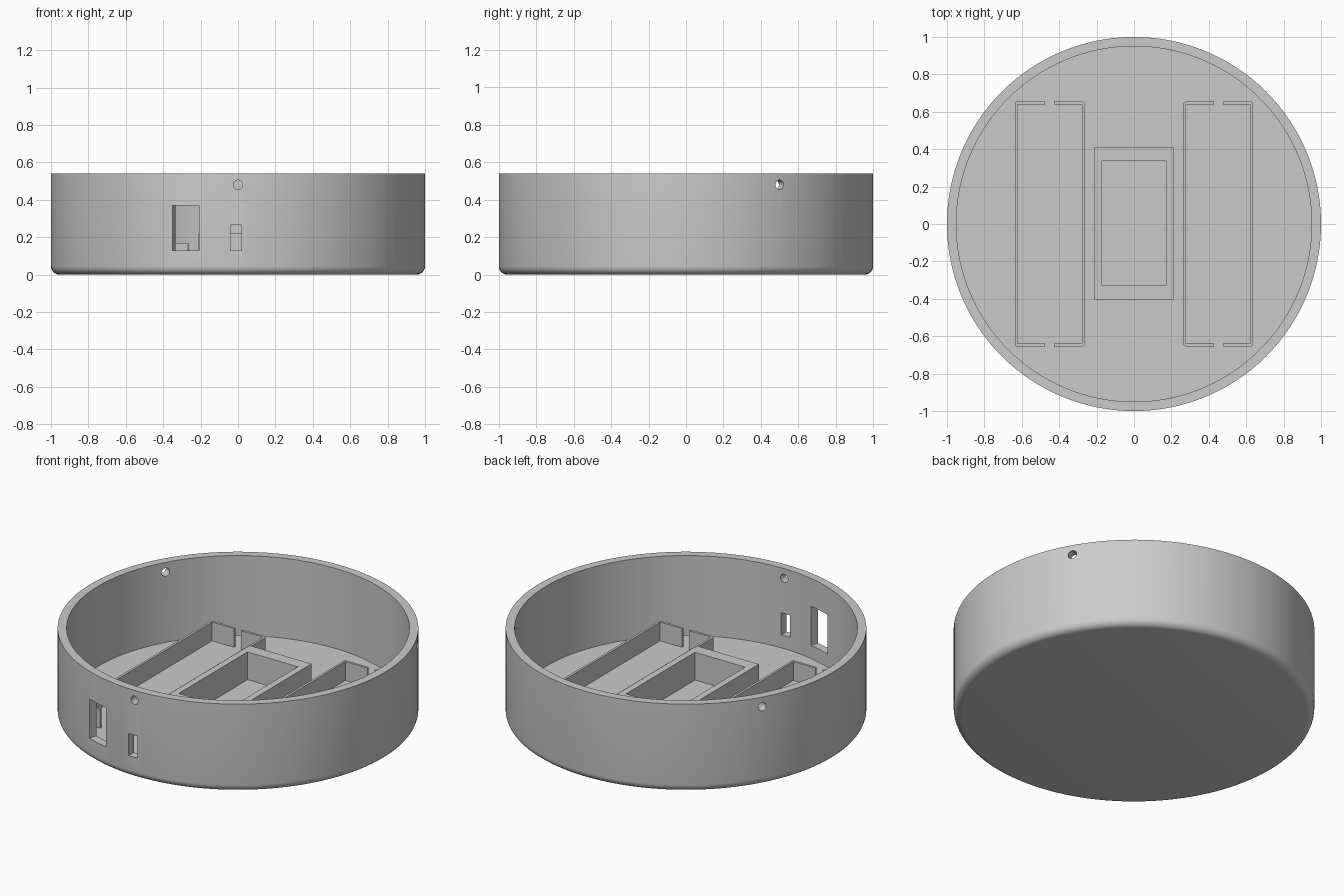
import bpy, bmesh, math
from mathutils import Matrix, Vector

cube = bpy.data.objects.get("Cube")
if cube:
    bpy.data.objects.remove(cube, do_unlink=True)

grey = bpy.data.materials.new("light_grey")
grey.use_nodes = True
grey.diffuse_color = (0.6, 0.6, 0.6, 1)
grey.node_tree.nodes["Principled BSDF"].inputs["Base Color"].default_value = (0.6, 0.6, 0.6, 1)

FLOOR = 0.05
WALL_IN = 0.95
HEIGHT = 0.54


def finish(name, bm):
    bmesh.ops.recalc_face_normals(bm, faces=bm.faces)
    mesh = bpy.data.meshes.new(name)
    bm.to_mesh(mesh)
    bm.free()
    mesh.materials.append(grey)
    obj = bpy.data.objects.new(name, mesh)
    bpy.context.collection.objects.link(obj)
    return obj


def activate(obj):
    bpy.ops.object.select_all(action='DESELECT')
    obj.select_set(True)
    bpy.context.view_layer.objects.active = obj


def block(name, size, centre, turn=0):
    bm = bmesh.new()
    bmesh.ops.create_cube(bm, size=1, matrix=Matrix.Translation(centre)
                          @ Matrix.Rotation(turn, 4, 'Z') @ Matrix.Diagonal((*size, 1)))
    return finish(name, bm)


def peg(name, radius, centre, turn):
    # Short cylinder lying along the radial direction
    bm = bmesh.new()
    bmesh.ops.create_cone(bm, cap_ends=True, segments=24, radius1=radius, radius2=radius, depth=0.3,
                          matrix=Matrix.Translation(centre) @ Matrix.Rotation(turn, 4, 'Z')
                          @ Matrix.Rotation(math.pi / 2, 4, 'Y'))
    return finish(name, bm)


def cut(obj, cutter):
    cutter.hide_render = True
    mod = obj.modifiers.new("cut", 'BOOLEAN')
    mod.operation = 'DIFFERENCE'
    mod.solver = 'EXACT'
    mod.object = cutter
    activate(obj)
    bpy.ops.object.modifier_apply(modifier=mod.name)
    bpy.data.objects.remove(cutter, do_unlink=True)


def smooth(obj):
    activate(obj)
    bpy.ops.object.shade_smooth_by_angle(angle=math.radians(30))


# Round tray: lathed profile with a rounded bottom edge
fillet = 0.045
profile = [(0, 0)]
for i in range(7):
    a = math.pi / 2 * i / 6
    profile.append((1 - fillet + fillet * math.sin(a), fillet - fillet * math.cos(a)))
profile += [(1, HEIGHT), (WALL_IN, HEIGHT), (WALL_IN, FLOOR), (0, FLOOR)]
bm = bmesh.new()
verts = [bm.verts.new((r, 0, z)) for r, z in profile]
edges = [bm.edges.new(pair) for pair in zip(verts, verts[1:])]
bmesh.ops.spin(bm, geom=verts + edges, axis=(0, 0, 1), cent=(0, 0, 0),
               angle=2 * math.pi, steps=128, use_duplicate=False)
bmesh.ops.remove_doubles(bm, verts=bm.verts, dist=0.0005)
tray = finish("round_tray", bm)

# Three screw holes near the rim
for degrees in (-90, 30, 150):
    a = math.radians(degrees)
    cut(tray, peg("hole_cutter", 0.025, (0.97 * math.cos(a), 0.97 * math.sin(a), 0.48), a))

# Wide window and narrow slot in the front wall, cut radially
for x, width, low, high in ((-0.28, 0.146, 0.13, 0.37), (-0.01, 0.06, 0.13, 0.265)):
    a = -math.acos(x)
    cut(tray, block("window_cutter", (0.3, width, high - low),
                    (0.97 * math.cos(a), 0.97 * math.sin(a), (low + high) / 2), a))
smooth(tray)

# Open box in the middle of the floor
box = block("centre_box", (0.42, 0.815, 0.18), (0, 0.003, 0.13))
cut(box, block("box_cutter", (0.34, 0.665, 0.4), (0, 0.003, FLOOR + 0.2)))


# Battery holder rails: thin C-shaped walls facing each other in pairs
def rail(name, back, tip, half_length, thick=0.014, base=0.04, top=0.165):
    s = 1 if tip > back else -1
    inner = half_length - thick
    outline = [(back, -half_length), (tip, -half_length), (tip, -inner), (back + s * thick, -inner),
               (back + s * thick, inner), (tip, inner), (tip, half_length), (back, half_length)]
    bm = bmesh.new()
    verts = [bm.verts.new((x, y, base)) for x, y in outline]
    bm.faces.new(verts)
    bmesh.ops.bevel(bm, geom=[verts[0], verts[-1]], offset=0.012, segments=4,
                    profile=0.5, affect='VERTICES')
    result = bmesh.ops.extrude_face_region(bm, geom=bm.faces[:])
    raised = [g for g in result["geom"] if isinstance(g, bmesh.types.BMVert)]
    bmesh.ops.translate(bm, verts=raised, vec=Vector((0, 0, top - base)))
    smooth(finish(name, bm))


for side, label in ((1, "left"), (-1, "right")):
    rail(label + "_outer_rail", side * 0.637, side * 0.475, 0.654)
    rail(label + "_inner_rail", side * 0.265, side * 0.427, 0.654)
